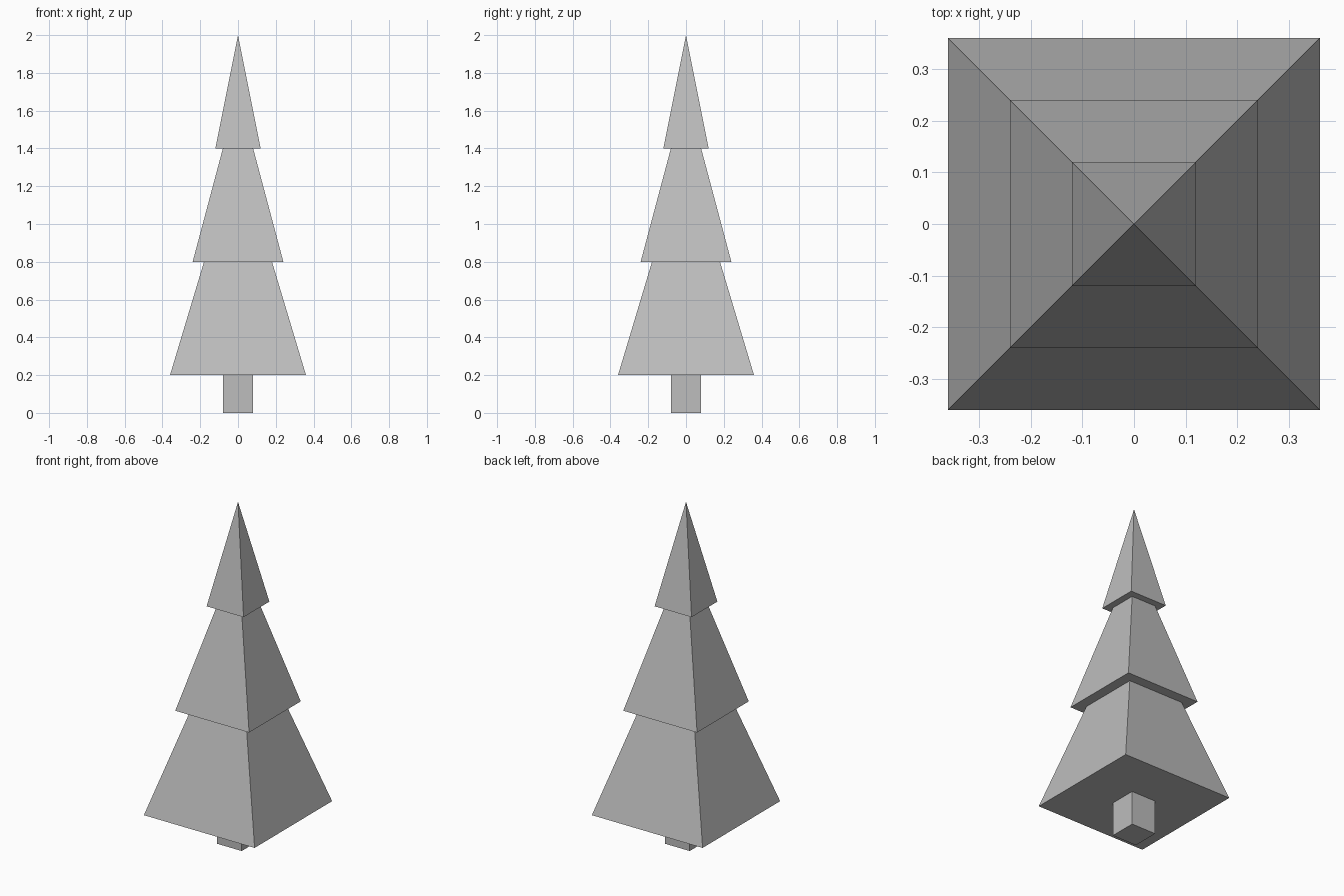
import bpy
import math

cube = bpy.data.objects.get("Cube")
if cube:
    bpy.data.objects.remove(cube, do_unlink=True)

# Single plain grey for the whole tree
grey = bpy.data.materials.new("plain grey")
grey.use_nodes = True
colour = (0.51, 0.51, 0.51, 1.0)
grey.diffuse_color = colour
grey.node_tree.nodes["Principled BSDF"].inputs["Base Color"].default_value = colour


def square_cone(name, half_base, half_top, bottom, top):
    """Four-sided cone or block with its sides facing the axes."""
    bpy.ops.mesh.primitive_cone_add(
        vertices=4,
        radius1=half_base * math.sqrt(2),
        radius2=half_top * math.sqrt(2),
        depth=top - bottom,
        location=(0, 0, (bottom + top) / 2),
        rotation=(0, 0, math.pi / 4),
    )
    bpy.ops.object.transform_apply(location=False, rotation=True, scale=True)
    part = bpy.context.object
    part.name = part.data.name = name
    part.data.materials.append(grey)
    return part


# Square trunk
square_cone("trunk", 0.08, 0.08, 0.0, 0.2)

# Overlapping pyramids of foliage
square_cone("lower_foliage", 0.36, 0.0, 0.2, 1.4)
square_cone("middle_foliage", 0.24, 0.0, 0.8, 1.7)
square_cone("upper_foliage", 0.12, 0.0, 1.4, 2.0)
